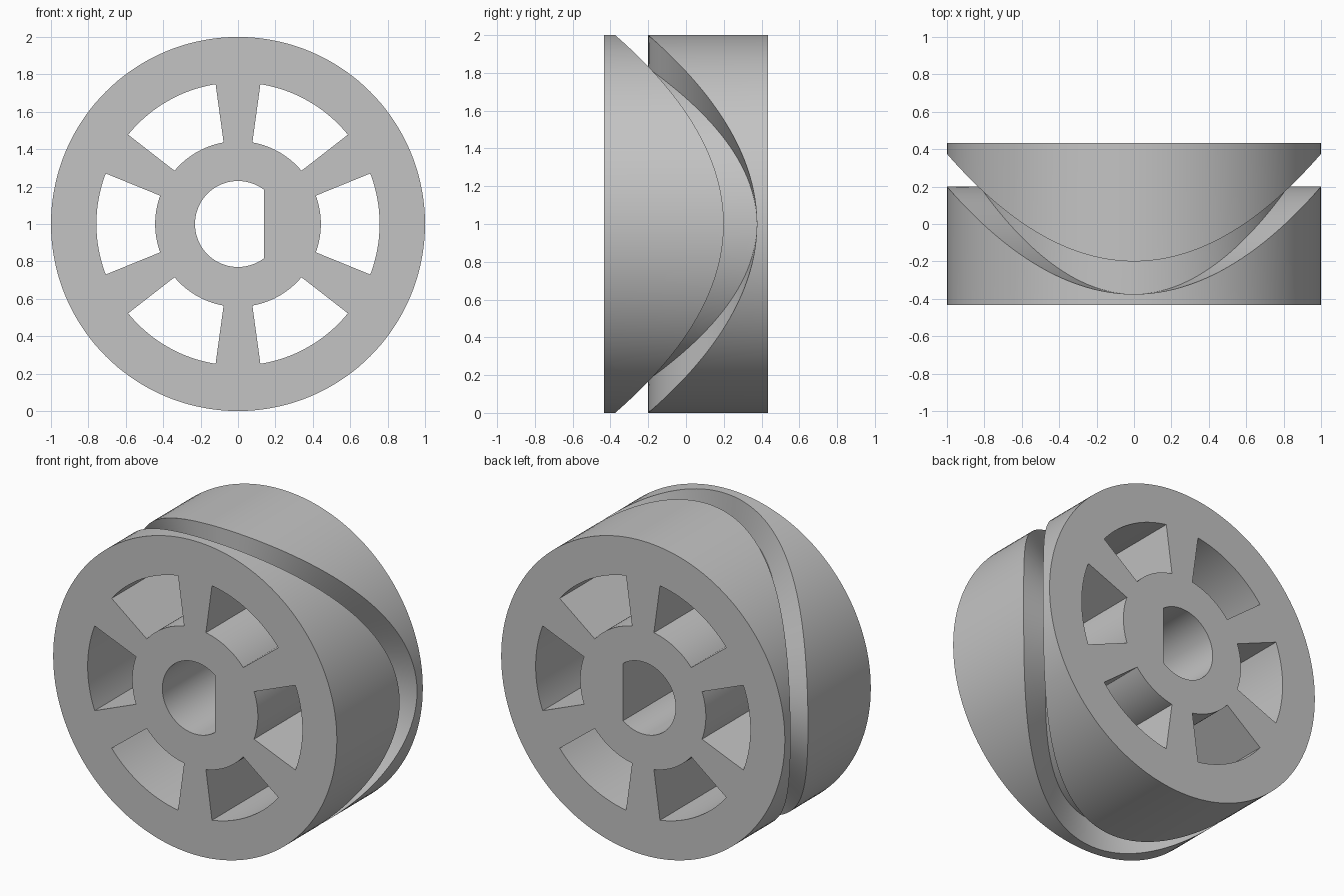
import bpy, bmesh
from math import sin, cos, pi, radians, acos

old = bpy.data.objects.get("Cube")
if old:
    bpy.data.objects.remove(old, do_unlink=True)

SEGMENTS = 144
RIM, FLOOR = 1.0, 0.825          # outer radius and groove floor radius
HALF = 0.433                     # half the wheel width
SWING, GROOVE = 0.2875, 0.0875   # groove wave height and half width

grey = bpy.data.materials.new("plain_grey")
grey.use_nodes = True
colour = (0.55, 0.55, 0.55, 1)
grey.diffuse_color = colour
grey.node_tree.nodes["Principled BSDF"].inputs["Base Color"].default_value = colour


def make_object(name, bm):
    bmesh.ops.recalc_face_normals(bm, faces=bm.faces[:])
    mesh = bpy.data.meshes.new(name)
    bm.to_mesh(mesh)
    bm.free()
    mesh.materials.append(grey)
    obj = bpy.data.objects.new(name, mesh)
    bpy.context.collection.objects.link(obj)
    return obj


def loft(name, rings):
    """Join closed rings of points in order and cap both ends."""
    bm = bmesh.new()
    loops = [[bm.verts.new(p) for p in ring] for ring in rings]
    for a, b in zip(loops, loops[1:]):
        for i in range(len(a)):
            j = (i + 1) % len(a)
            bm.faces.new((a[i], a[j], b[j], b[i]))
    bm.faces.new(loops[0])
    bm.faces.new(loops[-1])
    return make_object(name, bm)


def ring(radius, offset, wave):
    """Ring around the axle; wave makes it weave twice per turn."""
    angles = [2 * pi * i / SEGMENTS for i in range(SEGMENTS)]
    return [(radius * cos(a), offset + wave * cos(2 * a), 1 + radius * sin(a))
            for a in angles]


def arc(radius, start, end, steps):
    return [(radius * cos(start + (end - start) * i / steps),
             radius * sin(start + (end - start) * i / steps))
            for i in range(steps + 1)]


def prism(name, outline):
    return loft(name, [[(x, y, 1 + z) for x, z in outline] for y in (-0.6, 0.6)])


# Wheel body with the weaving square groove
wheel = loft("cam_wheel", [
    ring(RIM, -HALF, 0),
    ring(RIM, -GROOVE, SWING),
    ring(FLOOR, -GROOVE, SWING),
    ring(FLOOR, GROOVE, SWING),
    ring(RIM, GROOVE, SWING),
    ring(RIM, HALF, 0),
])

# Six openings between the spokes
cutters = []
for k in range(6):
    mid = k * pi / 3
    wide, narrow = radians(20.9), radians(20)
    outline = (arc(0.757, mid - wide, mid + wide, 20)
               + arc(0.443, mid + narrow, mid - narrow, 20))
    cutters.append(prism("spoke_opening_cutter", outline))

# D-shaped axle bore, flat towards +x
flat = acos(0.14 / 0.23)
cutters.append(prism("axle_bore_cutter", arc(0.23, flat, 2 * pi - flat, 60)))

bpy.ops.object.select_all(action="DESELECT")
bpy.context.view_layer.objects.active = wheel
wheel.select_set(True)
for cutter in cutters:
    cutter.hide_render = True
    cut = wheel.modifiers.new("cut", "BOOLEAN")
    cut.operation = "DIFFERENCE"
    cut.solver = "EXACT"
    cut.object = cutter
    bpy.ops.object.modifier_apply(modifier=cut.name)
    bpy.data.objects.remove(cutter, do_unlink=True)

bpy.ops.object.shade_smooth_by_angle(angle=radians(30))
